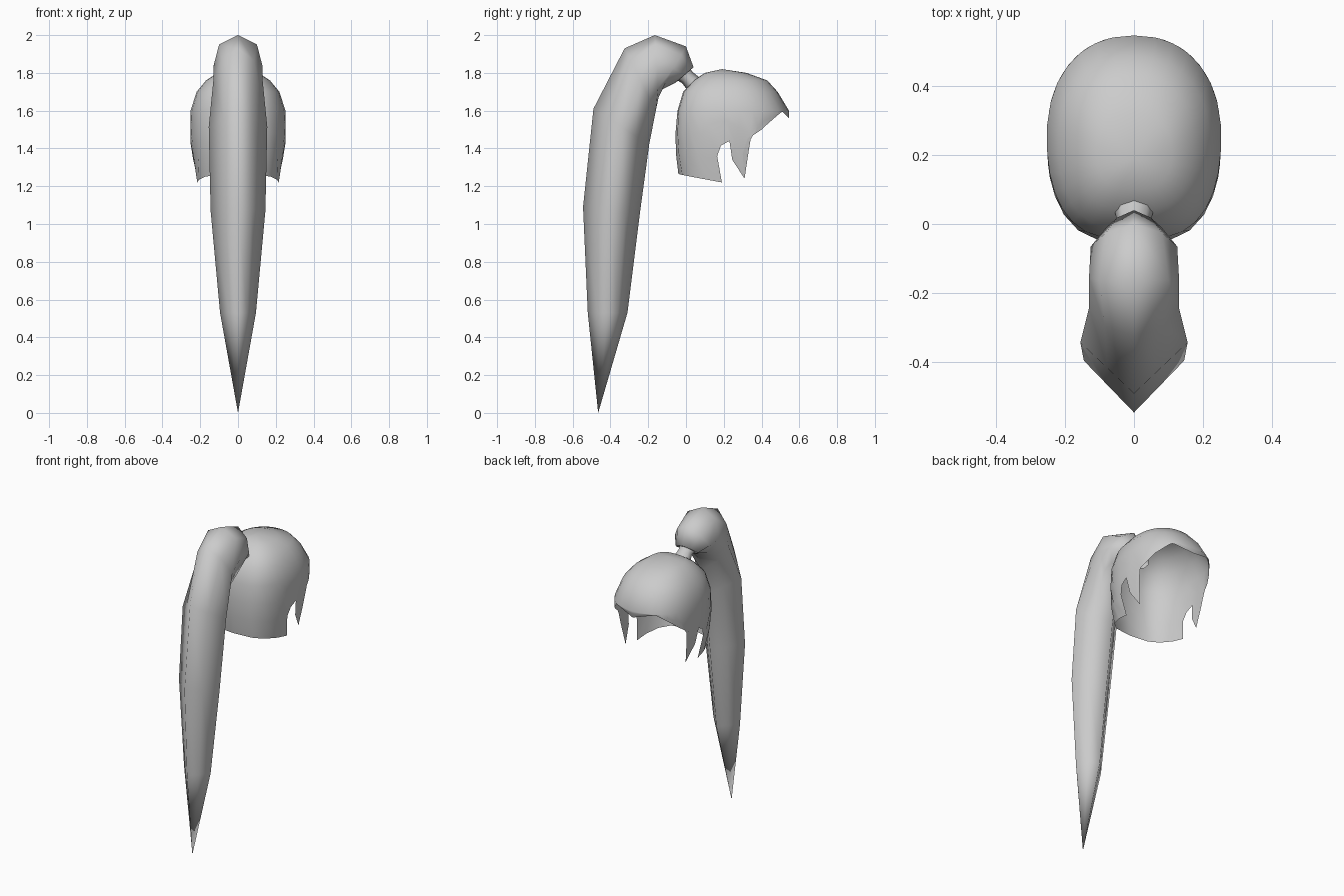
import bpy, bmesh, math
from mathutils import Vector

if "Cube" in bpy.data.objects:
    bpy.data.objects.remove(bpy.data.objects["Cube"])


def finish(bm, name, angle, mirror=False):
    bmesh.ops.recalc_face_normals(bm, faces=bm.faces)
    me = bpy.data.meshes.new(name)
    bm.to_mesh(me)
    bm.free()
    ob = bpy.data.objects.new(name, me)
    bpy.context.collection.objects.link(ob)
    if mirror:
        m = ob.modifiers.new("mirror", 'MIRROR')
        m.use_clip = True
    for o in bpy.context.selected_objects:
        o.select_set(False)
    ob.select_set(True)
    bpy.context.view_layer.objects.active = ob
    bpy.ops.object.shade_smooth_by_angle(angle=math.radians(angle))
    return ob


def loft(name, sections, tip=None, cap_start=False):
    """Tube; each section is outer y,z, inner y,z, half width, roundness
    (0.5 = diamond, 0.8 = round)."""
    bm = bmesh.new()
    rings = []
    for oy, oz, iy, iz, w, k in sections:
        o, i = Vector((0, oy, oz)), Vector((0, iy, iz))
        f = 0.25 - (k - 0.5) * 0.37
        shape = [(0, 0), (f, k), (0.5, 1), (1 - f, k), (1, 0), (1 - f, -k), (0.5, -1), (f, -k)]
        rings.append([bm.verts.new(o.lerp(i, d) + Vector((w * s, 0, 0))) for d, s in shape])
    for r, s in zip(rings, rings[1:]):
        for k in range(8):
            n = (k + 1) % 8
            bm.faces.new((r[k], r[n], s[n], s[k]))
    if tip:
        t = bm.verts.new(tip)
        for k in range(8):
            bm.faces.new((rings[-1][k], rings[-1][(k + 1) % 8], t))
    if cap_start:
        bm.faces.new(rings[0])
    return finish(bm, name, 100)


# Ponytail: rises from the tie, arcs over and tapers to a diamond point
loft("ponytail", [
    (0.025, 1.82, -0.04, 1.76, 0.05, 0.6),
    (0.04, 1.83, -0.06, 1.745, 0.08, 0.6),
    (0.00, 1.94, -0.13, 1.71, 0.125, 0.65),
    (-0.165, 2.00, -0.145, 1.67, 0.13, 0.77),
    (-0.325, 1.93, -0.16, 1.60, 0.13, 0.65),
    (-0.49, 1.61, -0.195, 1.42, 0.155, 0.5),
    (-0.545, 1.09, -0.245, 1.05, 0.145, 0.5),
    (-0.52, 0.53, -0.31, 0.53, 0.095, 0.5),
], tip=(0, -0.465, 0), cap_start=True)

# Hair tie: short neck running into the cap
loft("hair_tie", [
    (0.02, 1.825, -0.045, 1.76, 0.055, 0.7),
    (0.035, 1.805, -0.02, 1.745, 0.048, 0.7),
    (0.09, 1.76, 0.025, 1.685, 0.062, 0.7),
])

# Hair cap cross-sections: z, back y, front y, half width
LEVELS = [(1.82, 0.19, 0.19, 0.0), (1.80, 0.10, 0.32, 0.11), (1.76, 0.04, 0.43, 0.17),
          (1.70, -0.015, 0.485, 0.22), (1.60, -0.045, 0.545, 0.252),
          (1.43, -0.06, 0.545, 0.252), (1.22, -0.035, 0.50, 0.217)]


def level(z):
    for p, q in zip(LEVELS, LEVELS[1:]):
        if z >= q[0] or q is LEVELS[-1]:
            f = (p[0] - z) / (p[0] - q[0])
            b, fr, w = (p[k] + (q[k] - p[k]) * f for k in (1, 2, 3))
            return (b + fr) / 2, (fr - b) / 2, w


def surface(t, z):
    c, h, w = level(z)
    cs = math.cos(t)
    # the back is boxier than the brow
    return (w * max(0.0, math.sin(t)) ** (0.65 if cs > 0 else 0.9),
            c - h * math.copysign(abs(cs) ** 0.9, cs), z)


def angle_at(y, z):
    c, h, _ = level(z)
    u = max(-1.0, min(1.0, (c - y) / h))
    return math.acos(math.copysign(abs(u) ** (1 / 0.9), u))


# Lower hem in side view (y, z), from nape past the side locks to the brow
HEM = [(-0.04, 1.265), (-0.02, 1.26), (0.03, 1.25), (0.11, 1.235), (0.19, 1.22),
       (0.165, 1.36), (0.185, 1.415), (0.23, 1.44), (0.245, 1.34), (0.31, 1.24),
       (0.30, 1.37), (0.325, 1.45), (0.40, 1.50), (0.46, 1.58), (0.51, 1.595), (0.545, 1.56)]

bm = bmesh.new()
crown = bm.verts.new((0, 0.19, 1.82))
cols = []
last = len(HEM) - 1
for i, (y, zb) in enumerate(HEM):
    top = math.pi * i / last
    end = top if i in (0, last) else angle_at(y, zb)
    col = [bm.verts.new(surface(top, lv[0])) for lv in LEVELS[1:5]]
    for f in (0.33, 0.66, 1.0):
        col.append(bm.verts.new(surface(top + (end - top) * f, 1.60 + (zb - 1.60) * f)))
    cols.append(col)
for a, b in zip(cols, cols[1:]):
    bm.faces.new((crown, a[0], b[0]))
    for k in range(len(a) - 1):
        bm.faces.new((a[k], a[k + 1], b[k + 1], b[k]))
for v in cols[0] + cols[-1]:
    v.co.x = 0
finish(bm, "hair_cap", 60, mirror=True)
